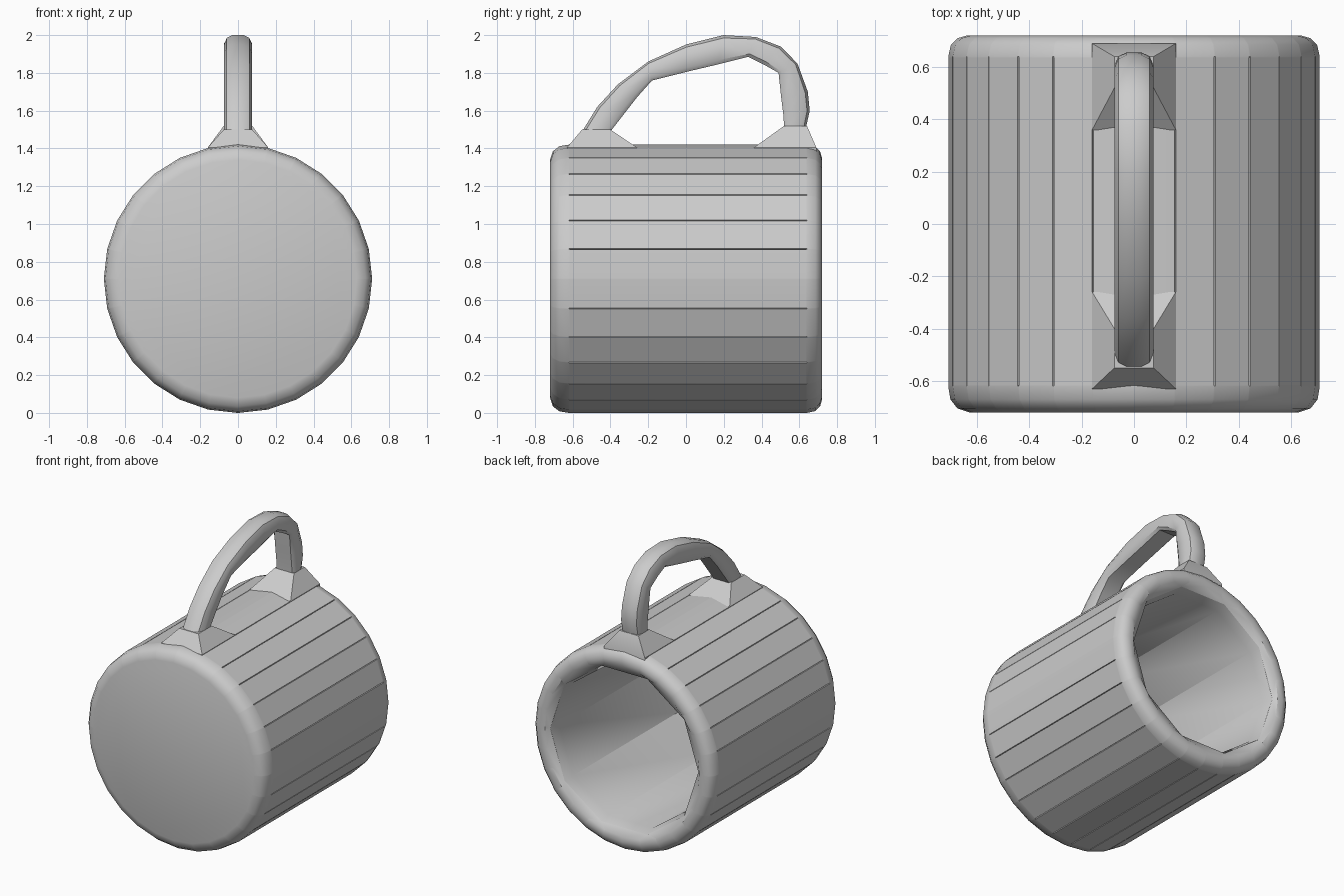
import bpy, bmesh, math

cube = bpy.data.objects.get("Cube")
if cube:
    bpy.data.objects.remove(cube)

gray = bpy.data.materials.new("plain_gray")
gray.use_nodes = True
color = (0.6, 0.6, 0.6, 1)
gray.diffuse_color = color
gray.node_tree.nodes["Principled BSDF"].inputs["Base Color"].default_value = color

CENTER = 0.71   # height of the mug axis
STAVES = 28


def finish(name, bm, angle):
    bmesh.ops.recalc_face_normals(bm, faces=bm.faces)
    mesh = bpy.data.meshes.new(name)
    bm.to_mesh(mesh)
    bm.free()
    mesh.materials.append(gray)
    obj = bpy.data.objects.new(name, mesh)
    bpy.context.collection.objects.link(obj)
    bpy.ops.object.select_all(action='DESELECT')
    obj.select_set(True)
    bpy.context.view_layer.objects.active = obj
    bpy.ops.object.shade_smooth_by_angle(angle=math.radians(angle))
    return obj


def ring(bm, y, radii, angles):
    return [bm.verts.new((r * math.sin(a), y, CENTER + r * math.cos(a)))
            for r, a in zip(radii, angles)]


def skin(bm, a, b):
    n = len(a)
    for i in range(n):
        j = (i + 1) % n
        bm.faces.new((a[i], a[j], b[j], b[i]))


def loop_edges(bm, loop):
    return [bm.edges.get((loop[i], loop[i - 1])) for i in range(len(loop))]


# Mug body: lying on its side, open at the back, with thin seams between staves
angles, seam = [], []
for k in range(STAVES):
    for offset in (-0.004, 0, 0.004):
        angles.append(2 * math.pi * k / STAVES + offset)
        seam.append(offset == 0 and k not in (0, 7, 21))

outer = [(-0.72, 0.63), (-0.705, 0.675), (-0.67, 0.702), (-0.62, 0.71),
         (-0.615, 0.71), (0.635, 0.71), (0.64, 0.71), (0.685, 0.7),
         (0.71, 0.675), (0.72, 0.64), (0.715, 0.605)]
bm = bmesh.new()
rings = []
for y, r in outer:
    cut = 0.008 if y in (-0.615, 0.635) else 0
    rings.append(ring(bm, y, [r - cut * s for s in seam], angles))
for a, b in zip(rings, rings[1:]):
    skin(bm, a, b)
bm.faces.new(rings[0])

# Faceted inside of the mug
facets = 10
inner_angles = [2 * math.pi * (k + 0.5) / facets for k in range(facets)]
inner = [ring(bm, y, [r] * facets, inner_angles)
         for y, r in ((0.69, 0.58), (0.62, 0.56), (-0.56, 0.56), (-0.6, 0.5))]
for a, b in zip(inner, inner[1:]):
    skin(bm, a, b)
bm.faces.new(inner[-1])
bmesh.ops.bridge_loops(bm, edges=loop_edges(bm, rings[-1]) + loop_edges(bm, inner[0]))
finish("mug_body", bm, 35)

# Handle: rounded on the outside, flat and coarse on the inside
outside = [(-0.55, 1.49), (-0.47, 1.62), (-0.36, 1.74), (-0.2, 1.86), (0, 1.95),
           (0.2, 2.0), (0.37, 1.99), (0.5, 1.94), (0.59, 1.85), (0.645, 1.7),
           (0.655, 1.6), (0.635, 1.51)]
inside = [(-0.4, 1.49), (-0.33, 1.58), (-0.26, 1.67), (-0.18, 1.76), (0.0, 1.805),
          (0.17, 1.845), (0.33, 1.885), (0.41, 1.845), (0.49, 1.8), (0.505, 1.66),
          (0.515, 1.58), (0.52, 1.51)]
section = [(0.03, 0), (0.06, 0.1), (0.075, 0.35), (0.075, 0.85), (0.06, 1)]
section += [(-x, t) for x, t in reversed(section)]

bm = bmesh.new()
loops = [[bm.verts.new((x, o[0] + (i[0] - o[0]) * t, o[1] + (i[1] - o[1]) * t))
          for x, t in section] for o, i in zip(outside, inside)]
for a, b in zip(loops, loops[1:]):
    skin(bm, a, b)
bm.faces.new(loops[0])
bm.faces.new(loops[-1])
finish("handle", bm, 40)


# Flared feet joining the handle to the body
def foot(name, bottom, top, z_top):
    bm = bmesh.new()
    levels = []
    for (y0, y1), half, z in ((bottom, 0.16, 1.36), (bottom, 0.16, 1.405),
                              (top, 0.075, z_top)):
        levels.append([bm.verts.new(p) for p in
                       ((-half, y0, z), (half, y0, z), (half, y1, z), (-half, y1, z))])
    for a, b in zip(levels, levels[1:]):
        skin(bm, a, b)
    bm.faces.new(levels[0])
    bm.faces.new(levels[-1])
    finish(name, bm, 25)


foot("front_handle_foot", (-0.63, -0.26), (-0.55, -0.4), 1.5)
foot("back_handle_foot", (0.36, 0.69), (0.52, 0.64), 1.52)
